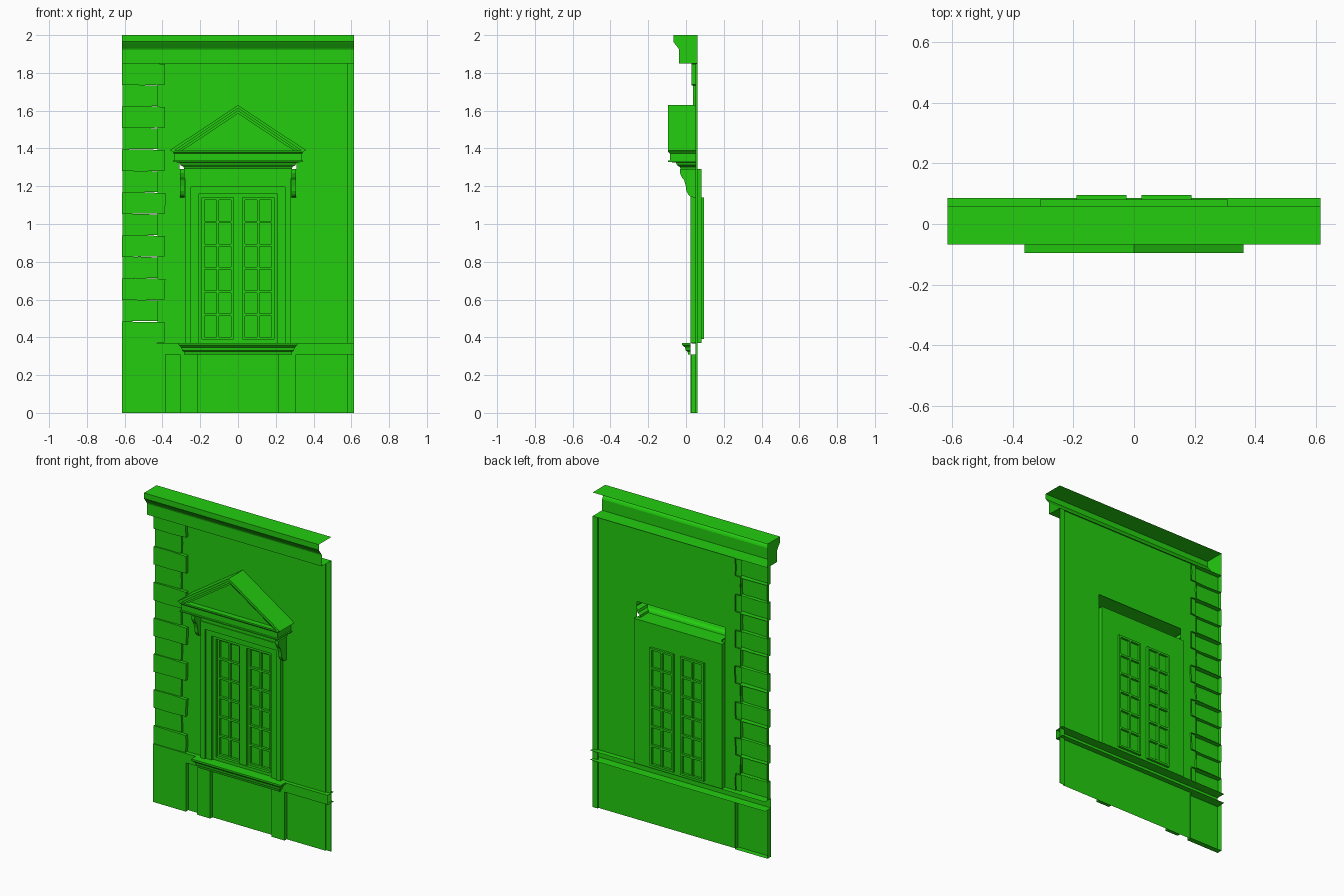
import bpy, bmesh, random

random.seed(4)
cube = bpy.data.objects.get("Cube")
if cube:
    bpy.data.objects.remove(cube, do_unlink=True)

GREEN = (0.017, 0.61, 0.005, 1)
green = bpy.data.materials.new("bright green")
green.use_nodes = True
green.diffuse_color = GREEN
green.node_tree.nodes["Principled BSDF"].inputs["Base Color"].default_value = GREEN

WALL, STRIP, BACK = 0.05, 0.06, 0.085
EDGE, TOP = 0.615, 1.85


def make(name, verts, faces, closed=False):
    mesh = bpy.data.meshes.new(name)
    mesh.from_pydata(verts, [], faces)
    if closed:
        bm = bmesh.new()
        bm.from_mesh(mesh)
        bmesh.ops.recalc_face_normals(bm, faces=bm.faces)
        bm.to_mesh(mesh)
        bm.free()
    mesh.materials.append(green)
    obj = bpy.data.objects.new(name, mesh)
    bpy.context.collection.objects.link(obj)
    return obj


def prism(name, pts, y0, y1, back=True):
    """Outline in x, z pushed from y0 back to y1; the back may stay open."""
    n = len(pts)
    verts = [(x, y, z) for y in (y0, y1) for x, z in pts]
    faces = [tuple(range(n))]
    faces += [(i, i + n, (i + 1) % n + n, (i + 1) % n) for i in range(n)]
    if back:
        faces.append(tuple(range(2 * n - 1, n - 1, -1)))
    return make(name, verts, faces, True)


def block(name, x0, x1, z0, z1, y0, y1, back=True):
    return prism(name, [(x0, z0), (x1, z0), (x1, z1), (x0, z1)], y0, y1, back)


def panel(name, pts, y):
    return make(name, [(x, y, z) for x, z in pts], [tuple(range(len(pts)))])


def run(name, pts, x0, x1, caps=()):
    """Open moulding with a y, z profile swept along x."""
    n = len(pts)
    verts = [(x, y, z) for x in (x0, x1) for y, z in pts]
    faces = [(i, i + 1, i + 1 + n, i + n) for i in range(n - 1)]
    for c in caps:
        faces.append(tuple(range(c * n, c * n + n)))
    return make(name, verts, faces, True)


def mitred(name, rows, base):
    """Moulding that returns to the wall at both ends; rows are half width, y, z."""
    verts, faces = [], []
    for h, y, z in rows:
        verts += [(-h, base, z), (-h, y, z), (h, y, z), (h, base, z)]
    for r in range(len(rows) - 1):
        for k in range(3):
            a = 4 * r + k
            faces.append((a, a + 4, a + 5, a + 1))
    return make(name, verts, faces)


def arch(name, xo, zo, xi, zi, y0, y1, z0=0.37):
    """Square-headed surround without a foot."""
    return prism(name, [(-xo, z0), (-xo, zo), (xo, zo), (xo, z0),
                        (xi, z0), (xi, zi), (-xi, zi), (-xi, z0)], y0, y1)


# Wall sheet with the window opening, and the set-back strip at its left edge
panel("wall", [(-0.425, 0.37), (-0.31, 0.37), (-0.31, 1.385), (0.31, 1.385),
               (0.31, 0.37), (0.58, 0.37), (0.58, TOP), (-0.425, TOP)], WALL)
panel("lower_wall", [(-0.385, 0), (0.58, 0), (0.58, 0.31), (-0.385, 0.31)], WALL)
block("edge_strip", 0.58, EDGE, 0, TOP, STRIP - 0.002, STRIP)
make("edge_return", [(0.58, WALL, 0), (0.58, STRIP, 0), (0.58, STRIP, TOP), (0.58, WALL, TOP)],
     [(0, 1, 2, 3)])

# Corner stones, alternately long and short, with slightly rough edges
rows = 13
step = (TOP - 0.37) / rows
for i in range(rows):
    long = i % 2 == 0
    j = [random.uniform(-0.003, 0.003) for _ in range(6)]
    x1 = -0.387 if long else -0.425
    x0 = -EDGE if long else -EDGE + 0.004
    y = 0.03 if long else 0.038
    z0, z1 = 0.37 + i * step, 0.37 + (i + 1) * step
    mid = (x0 + x1) / 2
    stone = [(x0, z0), (mid, z0 + j[0]), (x1 + j[1], z0 + 0.003), (x1 + j[2], (z0 + z1) / 2),
             (x1 + j[3], z1 - 0.003), (mid, z1 + j[4]), (x0, z1)]
    prism("corner_stone_%d" % (i + 1), stone, y, STRIP, back=False)

# Plinth, pilasters below the window, and string course
block("corner_plinth", -EDGE, -0.385, 0, 0.31, 0.025, STRIP, back=False)
for side, s in (("right", -1), ("left", 1)):
    a, b = sorted((s * 0.215, s * 0.308))
    block(side + "_lower_pilaster", a, b, 0, 0.31, 0.028, WALL, back=False)
run("string_course", [(BACK, 0.37), (0.025, 0.37), (0.025, 0.31), (BACK, 0.31)], -EDGE, EDGE)

# Top cornice, hollow behind and closed at the corner end
run("top_cornice", [(STRIP, 2), (-0.067, 2), (-0.067, 1.965), (-0.06, 1.955), (-0.04, 1.93),
                    (-0.036, 1.92), (-0.036, TOP), (STRIP, TOP)], -EDGE, EDGE, caps=(0,))

# Window sill
mitred("window_sill", [(0.31, BACK, 0.371), (0.315, -0.02, 0.371), (0.315, -0.02, 0.36),
                       (0.305, -0.012, 0.352), (0.3, -0.005, 0.347), (0.295, -0.002, 0.33),
                       (0.285, 0.008, 0.325), (0.285, 0.012, 0.31), (0.285, 0.025, 0.31)], 0.025)
panel_pts = [(-0.31, 0.025, 0.371), (0.31, 0.025, 0.371), (0.31, BACK, 0.371), (-0.31, BACK, 0.371)]
make("sill_top", panel_pts, [(0, 1, 2, 3)])

# Stepped window surround and the frame behind it
arch("outer_surround", 0.28, 1.24, 0.25, 1.195, 0.025, STRIP)
arch("inner_surround", 0.25, 1.195, 0.21, 1.16, 0.034, STRIP)
arch("rear_frame", 0.31, 1.29, 0.21, 1.16, WALL + 0.001, BACK - 0.004)
arch("sash_frame", 0.21, 1.16, 0.19, 1.14, 0.048, BACK - 0.004)
block("sash_bottom_rail", -0.21, 0.21, 0.37, 0.39, 0.048, BACK - 0.004)
block("centre_mullion", -0.025, 0.025, 0.39, 1.14, 0.052, BACK - 0.004)
block("frieze", -0.285, 0.285, 1.24, 1.29, 0.03, STRIP)

# Casements with two columns and six rows of panes
for side, s in (("right", -1), ("left", 1)):
    a, b = sorted((s * 0.025, s * 0.19))
    panel(side + "_glass", [(a, 0.39), (b, 0.39), (b, 1.14), (a, 1.14)], 0.081)
    w = 0.013
    for k in range(3):
        x = a + (b - a - w) * k / 2
        block("%s_casement_stile_%d" % (side, k + 1), x, x + w, 0.39, 1.14, 0.066, 0.095)
    for k in range(7):
        z = 0.39 + (0.75 - w) * k / 6
        block("%s_casement_rail_%d" % (side, k + 1), a, b, z, z + w, 0.066, 0.095)

# Entablature, a hollow shell of mitred steps
mitred("entablature", [(0.355, -0.094, 1.39), (0.345, -0.094, 1.38), (0.338, -0.085, 1.372),
                       (0.338, -0.085, 1.336), (0.345, -0.095, 1.335), (0.345, -0.095, 1.328),
                       (0.31, -0.055, 1.326), (0.305, -0.048, 1.312), (0.288, -0.033, 1.302),
                       (0.285, -0.028, 1.29), (0.285, 0.03, 1.29)], WALL)

# Pediment: stepped raking mouldings over a recessed triangle
BASE, PEAK, SLOPE = 1.39, 1.63, 0.665


def rake(name, a, b, y):
    ho, hi = ((PEAK - BASE - t) / SLOPE for t in (a, b))
    prism(name, [(-ho, BASE), (0, PEAK - a), (ho, BASE), (hi, BASE), (0, PEAK - b), (-hi, BASE)],
          y, WALL)


rake("outer_rake", 0, 0.018, -0.095)
rake("middle_rake", 0.018, 0.032, -0.086)
rake("inner_rake", 0.032, 0.045, -0.075)
half = (PEAK - BASE) / SLOPE
panel("pediment_field", [(-half + 0.03, BASE), (half - 0.03, BASE), (0, PEAK - 0.02)], -0.06)
make("pediment_floor", [(-half, -0.095, BASE), (half, -0.095, BASE), (half, WALL, BASE),
                        (-half, WALL, BASE)], [(0, 1, 2, 3)])

# Scrolled brackets beside the window head
scroll = [(WALL, 1.29), (-0.032, 1.29), (-0.032, 1.27), (-0.024, 1.25), (-0.01, 1.232),
          (-0.002, 1.205), (0.002, 1.175), (0.012, 1.155), (0.026, 1.143), (WALL, 1.14)]
for side, s in (("right", -1), ("left", 1)):
    a, b = sorted((s * 0.283, s * 0.306))
    run(side + "_bracket", scroll, a, b, caps=(0, 1))
